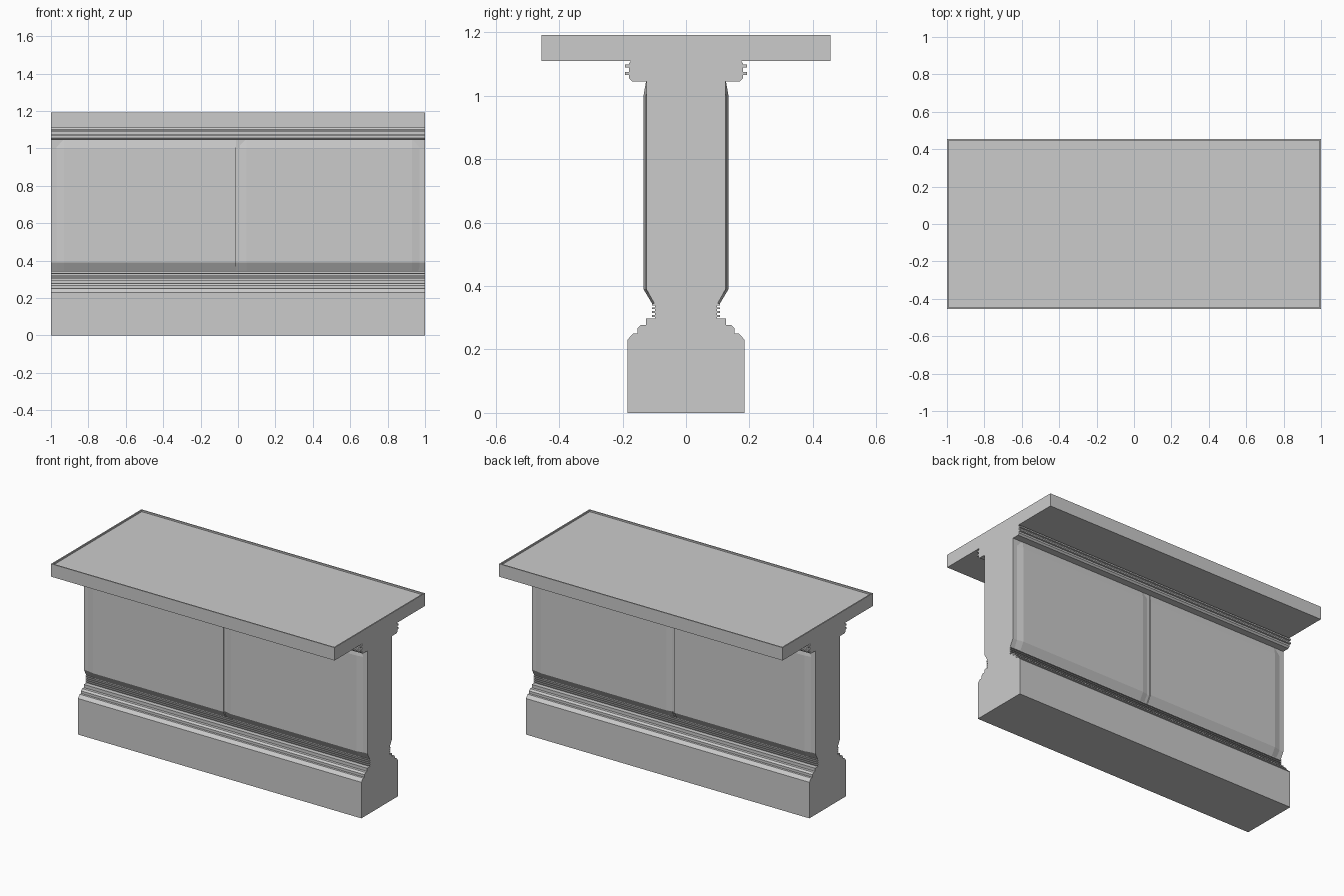
import bpy, bmesh

if "Cube" in bpy.data.objects:
    bpy.data.objects.remove(bpy.data.objects["Cube"])


def loft(name, half, sections):
    """Mirror a half profile of (y, z) points and loft it along x.
    sections: (x, amount the profile is pulled in towards y = 0)."""
    bm = bmesh.new()
    rings = []
    for x, pull in sections:
        pts = [(-(y - pull), z) for y, z in half]
        pts += [(y - pull, z) for y, z in reversed(half)]
        rings.append([bm.verts.new((x, y, z)) for y, z in pts])
    n = len(rings[0])
    for a, b in zip(rings, rings[1:]):
        for i in range(n):
            j = (i + 1) % n
            bm.faces.new((a[i], a[j], b[j], b[i]))
    bm.faces.new(rings[0])
    bm.faces.new(rings[-1])
    bmesh.ops.recalc_face_normals(bm, faces=bm.faces)
    return finish(name, bm)


def finish(name, bm):
    mesh = bpy.data.meshes.new(name)
    bm.to_mesh(mesh)
    bm.free()
    obj = bpy.data.objects.new(name, mesh)
    bpy.context.collection.objects.link(obj)
    return obj


FULL = [(-1, 0), (1, 0)]

# Plinth with chamfer and stepped moulding
loft("plinth", [(0.185, 0), (0.185, 0.23), (0.167, 0.25), (0.153, 0.25),
                (0.153, 0.266), (0.143, 0.277), (0.126, 0.277),
                (0.126, 0.297), (0.098, 0.297)], FULL)

# Ribbed neck under the panels
ribs, z = [], 0.297
for i in range(4):
    ribs += [(0.098, z), (0.098, z + 0.006), (0.107, z + 0.006), (0.107, z + 0.012)]
    z += 0.012
loft("ribbed_neck", ribs, FULL)

# Core wall, seen at the ends and in the centre groove
loft("core_wall", [(0.100, 0.345), (0.125, 0.39), (0.125, 1.045)], FULL)

# Raised bevelled panels on both faces
panel = [(0.107, 0.345), (0.134, 0.39), (0.134, 1.0), (0.126, 1.045)]
loft("left_panel", panel, [(-0.97, 0.008), (-0.93, 0), (-0.01, 0)])
loft("right_panel", panel, [(0.01, 0.006), (0.045, 0), (0.93, 0), (0.97, 0.008)])

# Cornice moulding with two thin fillets
cornice = [(0.124, 1.045), (0.170, 1.045), (0.180, 1.055)]
for z in (1.066, 1.089):
    cornice += [(0.180, z), (0.192, z), (0.192, z + 0.009), (0.180, z + 0.009)]
cornice += [(0.180, 1.102), (0.173, 1.11)]
loft("cornice", cornice, FULL)

# Top slab with a shallow recess inside a thin rim
bm = bmesh.new()
bmesh.ops.create_cube(bm, size=1)
for v in bm.verts:
    v.co = (v.co.x * 2, v.co.y * 0.91, 1.151 + v.co.z * 0.082)
bm.normal_update()
top = [f for f in bm.faces if f.normal.z > 0.9]
bmesh.ops.inset_region(bm, faces=top, thickness=0.011)
ring = bmesh.ops.extrude_discrete_faces(bm, faces=top)["faces"]
for v in ring[0].verts:
    v.co.z -= 0.010
finish("top_slab", bm)
